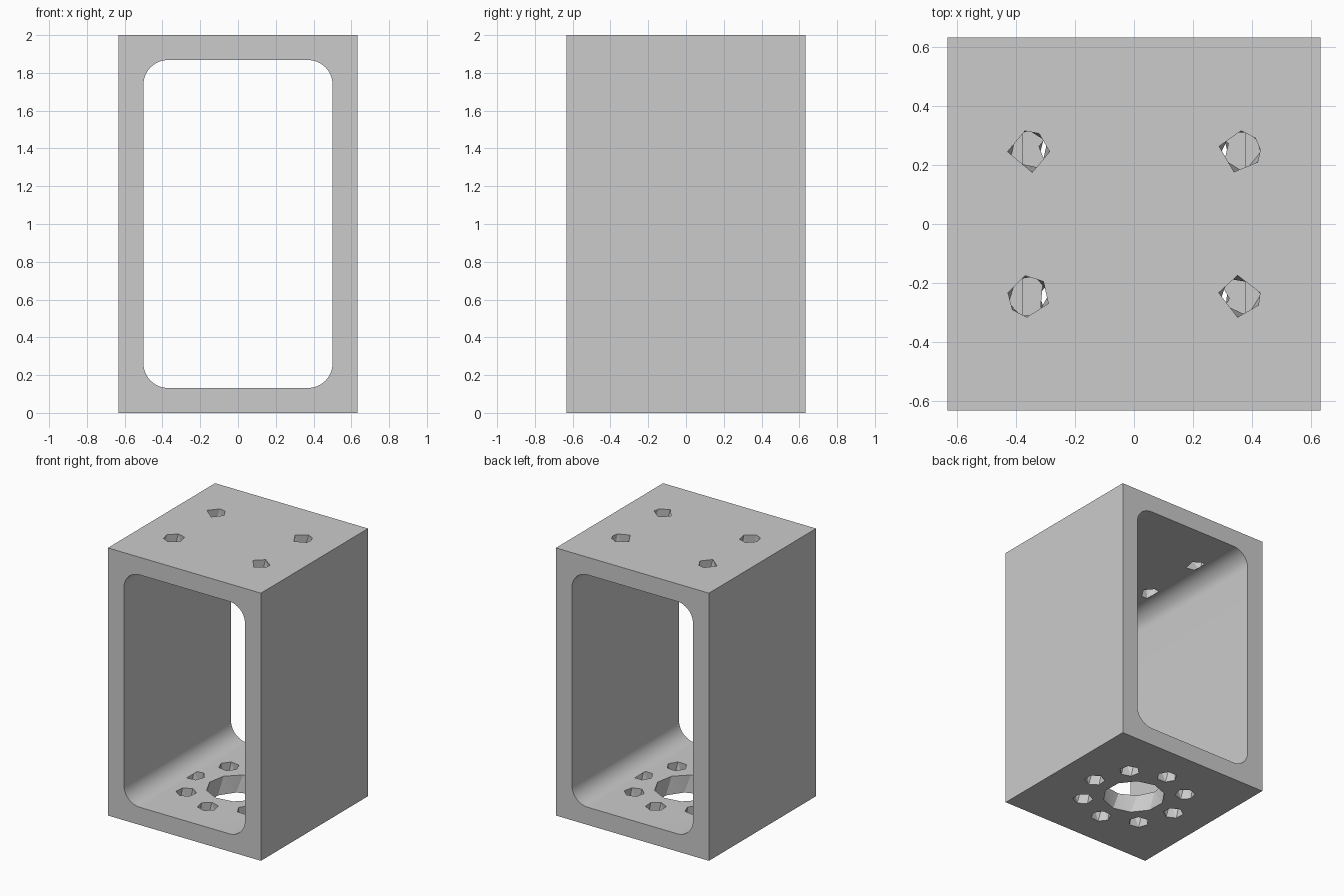
import bpy, bmesh
from math import sin, cos, pi, radians

if "Cube" in bpy.data.objects:
    bpy.data.objects.remove(bpy.data.objects["Cube"])

WIDTH, HEIGHT, WALL, FILLET = 1.265, 2.0, 0.132, 0.13
HOLE_R, BORE_R, RING_R = 0.071, 0.215, 0.356

grey = bpy.data.materials.new("plain grey")
grey.use_nodes = True
grey.diffuse_color = (0.6, 0.6, 0.6, 1)
grey.node_tree.nodes["Principled BSDF"].inputs["Base Color"].default_value = grey.diffuse_color


def make_object(name, bm):
    bmesh.ops.recalc_face_normals(bm, faces=bm.faces[:])
    mesh = bpy.data.meshes.new(name)
    bm.to_mesh(mesh)
    bm.free()
    mesh.materials.append(grey)
    obj = bpy.data.objects.new(name, mesh)
    bpy.context.collection.objects.link(obj)
    return obj


def add_hole(bm, x, y, z, radius, upper, lower):
    """Coarse faceted plug through one wall; its two rims have their own corner angles."""
    verts = []
    for angles, height in ((upper, z + WALL + 0.0005), (lower, z - 0.0005)):
        verts += [bm.verts.new((x + radius * cos(radians(a)), y + radius * sin(radians(a)), height))
                  for a in angles]
    bmesh.ops.convex_hull(bm, input=verts)


def even(count, start):
    return [start + 360 * i / count for i in range(count)]


def cut(target, cutter):
    cutter.hide_render = True
    mod = target.modifiers.new("cut", 'BOOLEAN')
    mod.operation, mod.solver, mod.object = 'DIFFERENCE', 'EXACT', cutter
    bpy.context.view_layer.objects.active = target
    bpy.ops.object.modifier_apply(modifier=mod.name)
    bpy.data.objects.remove(cutter)


# Block
bm = bmesh.new()
bmesh.ops.create_cube(bm, size=1)
for v in bm.verts:
    v.co = (v.co.x * WIDTH, v.co.y * WIDTH, (v.co.z + 0.5) * HEIGHT)
frame = make_object("box_frame", bm)

# Rounded window running front to back
bm = bmesh.new()
cx, cz = WIDTH / 2 - WALL - FILLET, HEIGHT / 2 - WALL - FILLET
STEPS = 12
profile = []
for q, (sx, sz) in enumerate(((1, 1), (-1, 1), (-1, -1), (1, -1))):
    for i in range(STEPS + 1):
        a = (q + i / STEPS) * pi / 2
        profile.append(bm.verts.new((sx * cx + FILLET * cos(a), -1,
                                     HEIGHT / 2 + sz * cz + FILLET * sin(a))))
face = bm.faces.new(profile)
side = bmesh.ops.extrude_face_region(bm, geom=[face])["geom"]
bmesh.ops.translate(bm, vec=(0, 2, 0), verts=[e for e in side if isinstance(e, bmesh.types.BMVert)])
cut(frame, make_object("window_cutter", bm))

# Four mounting holes in the top wall
bm = bmesh.new()
rims = {(-1, 1): (180, 100, 60, 0, -80), (1, 1): (165, 85, 40, 5, -30, -105),
        (-1, -1): (170, 100, 45, -20, -95, -140), (1, -1): (170, 95, 10, -25, -95)}
for (sx, sy), rim in rims.items():
    add_hole(bm, sx * 0.357, sy * 0.245, HEIGHT - WALL, HOLE_R, rim, [a + 28 for a in rim])

# Centre bore and ring of eight holes in the floor
add_hole(bm, 0, 0, 0, BORE_R, even(10, 8), even(10, 20))
for i in range(8):
    a = i * pi / 4
    add_hole(bm, RING_R * cos(a), RING_R * sin(a), 0, HOLE_R, even(6, 17 * i), even(6, 17 * i + 25))
cut(frame, make_object("hole_cutter", bm))

# Smooth the window fillets, keep hard edges
bpy.ops.object.select_all(action='DESELECT')
frame.select_set(True)
bpy.context.view_layer.objects.active = frame
bpy.ops.object.shade_smooth_by_angle(angle=radians(15))
